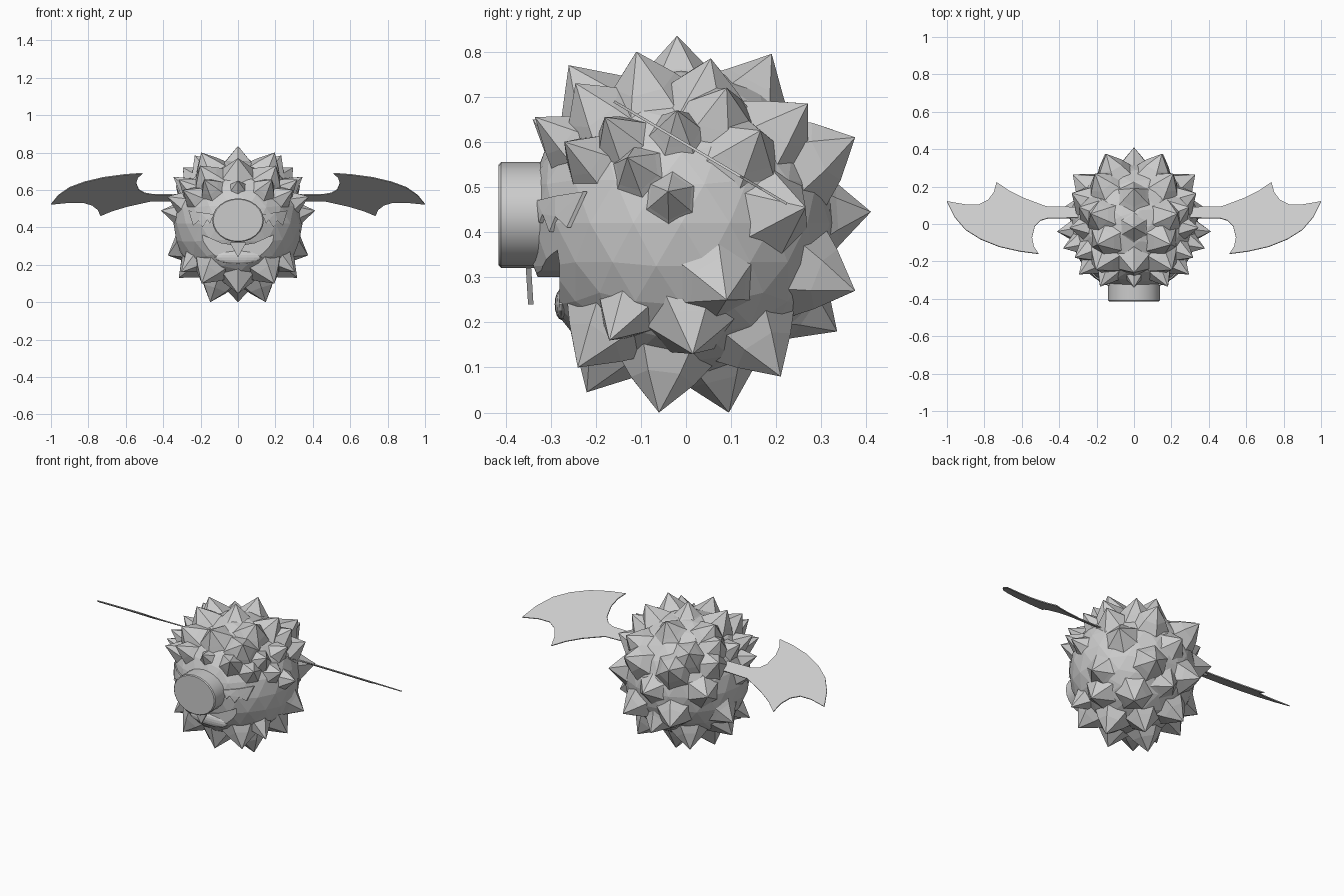
import bpy, bmesh, math
from mathutils import Vector

if "Cube" in bpy.data.objects:
    bpy.data.objects.remove(bpy.data.objects["Cube"])

grey = bpy.data.materials.new("light_grey")
grey.use_nodes = True
grey.diffuse_color = (0.6, 0.6, 0.6, 1)
grey.node_tree.nodes["Principled BSDF"].inputs["Base Color"].default_value = (0.6, 0.6, 0.6, 1)

CENTRE = Vector((0, -0.01, 0.42))
CORE = 0.345


def finish(name, bm):
    """Turn a bmesh into a named grey object."""
    bmesh.ops.recalc_face_normals(bm, faces=bm.faces)
    mesh = bpy.data.meshes.new(name)
    bm.to_mesh(mesh)
    bm.free()
    mesh.materials.append(grey)
    obj = bpy.data.objects.new(name, mesh)
    bpy.context.collection.objects.link(obj)
    return obj


def plate(bm, points, offset):
    """Add a flat outline and thicken it along offset."""
    face = bm.faces.new([bm.verts.new(p) for p in points])
    extruded = bmesh.ops.extrude_face_region(bm, geom=[face], use_keep_orig=True)
    verts = [v for v in extruded["geom"] if isinstance(v, bmesh.types.BMVert)]
    bmesh.ops.translate(bm, verts=verts, vec=offset)


def mirrored(half):
    """Close a half outline that runs from the top middle to the bottom middle."""
    return half + [(-x, z) for x, z in reversed(half) if x > 0]


# Round body with the open mouth cut into it
bm = bmesh.new()
bmesh.ops.create_icosphere(bm, subdivisions=3, radius=CORE)
bmesh.ops.translate(bm, verts=bm.verts, vec=CENTRE)
body = finish("body", bm)

smile = mirrored([(0, 0.30), (0.09, 0.315), (0.19, 0.36), (0.185, 0.30),
                  (0.15, 0.24), (0.08, 0.21), (0, 0.2)])
bm = bmesh.new()
plate(bm, [(x, -0.6, z) for x, z in smile], (0, 0.32, 0))
cutter = finish("mouth_cutter", bm)
cutter.hide_render = True
cut = body.modifiers.new("mouth", 'BOOLEAN')
cut.operation = 'DIFFERENCE'
cut.solver = 'EXACT'
cut.object = cutter
bpy.context.view_layer.objects.active = body
bpy.ops.object.modifier_apply(modifier=cut.name)
bpy.data.objects.remove(cutter)

# Tongue resting in the mouth
bm = bmesh.new()
bmesh.ops.create_uvsphere(bm, u_segments=16, v_segments=8, radius=1)
for v in bm.verts:
    v.co = Vector((v.co.x * 0.125, v.co.y * 0.016 - 0.275, v.co.z * 0.035 + 0.24))
finish("tongue", bm)

# Fang under the snout
bm = bmesh.new()
plate(bm, [(-0.045, -0.355, 0.32), (0.045, -0.355, 0.32), (0, -0.35, 0.24)], (0, 0.012, 0))
finish("fang", bm)

# Oval snout
bm = bmesh.new()
rings = []
for y, s in ((-0.25, 1), (-0.41, 1), (-0.415, 0.96)):
    rings.append([bm.verts.new((0.138 * s * math.cos(a), y, 0.438 + 0.117 * s * math.sin(a)))
                  for a in (math.tau * i / 24 for i in range(24))])
for a, b in zip(rings, rings[1:]):
    for i in range(24):
        j = (i + 1) % 24
        bm.faces.new((a[i], a[j], b[j], b[i]))
bm.faces.new(rings[0])
bm.faces.new(rings[-1])
snout = finish("snout", bm)
for p in snout.data.polygons:
    p.use_smooth = len(p.vertices) == 4
snout.data.set_sharp_from_angle(angle=math.radians(30))

# Spikes: tips on the middle line, and mirrored tips placed by depth and height
middle = [(-0.02, 0.835), (0.19, 0.795), (0.41, 0.445), (0.335, 0.18),
          (0.095, 0.0), (-0.22, 0.045), (-0.26, 0.77)]
sides = [(-0.11, 0.8), (0.055, 0.785), (0.09, 0.72), (0.27, 0.685), (-0.245, 0.73),
         (0.165, 0.625), (0.265, 0.455), (0.375, 0.61), (0.375, 0.27), (0.09, 0.25),
         (0.015, 0.13), (-0.06, 0.0), (0.21, 0.08), (-0.24, 0.1)]
small_middle = [(-0.34, 0.65)]
small_sides = [(-0.335, 0.655), (-0.18, 0.655), (-0.02, 0.67), (-0.13, 0.565),
               (-0.27, 0.6), (-0.04, 0.49), (-0.17, 0.16)]


def spike(bm, tip, width):
    """Six-sided thorn with slightly bulging flanks."""
    axis = (tip - CENTRE).normalized()
    side = axis.cross(Vector((1, 0.01, 0))).normalized()
    other = axis.cross(side)
    reach = (tip - CENTRE).length
    top = bm.verts.new(tip)
    loops = []
    for height, r in ((reach - 0.075, width * 0.58), (CORE - 0.045, width)):
        loops.append([bm.verts.new(CENTRE + axis * height
                                   + (side * math.cos(a) + other * math.sin(a)) * r)
                      for a in (math.tau * i / 6 for i in range(6))])
    upper, lower = loops
    for i in range(6):
        j = (i + 1) % 6
        bm.faces.new((top, upper[i], upper[j]))
        bm.faces.new((upper[i], lower[i], lower[j], upper[j]))
    bm.faces.new(lower)


bm = bmesh.new()
for tips, pairs, width in ((middle, sides, 0.122), (small_middle, small_sides, 0.09)):
    for y, z in tips:
        spike(bm, Vector((0, y, z)), width)
    for y, z in pairs:
        # The ring of tips is a little narrower across than it is deep
        x = 0.94 * math.sqrt(max(0.025, 0.445 ** 2 - (y - CENTRE.y) ** 2 - (z - CENTRE.z) ** 2))
        for sign in (-1, 1):
            spike(bm, Vector((sign * x, y, z)), width)
finish("spikes", bm)

# Jagged tufts on the cheeks, laid on the body's curve
tuft = [(0.13, 0.47), (0.15, 0.42), (0.165, 0.44), (0.19, 0.4), (0.21, 0.435),
        (0.24, 0.41), (0.265, 0.49), (0.2, 0.48)]
for name, sign in (("left", 1), ("right", -1)):
    bm = bmesh.new()
    points = []
    for x, z in tuft:
        y = CENTRE.y - math.sqrt(0.35 ** 2 - x ** 2 - (z - CENTRE.z) ** 2)
        points.append((sign * x, y, z))
    plate(bm, points, (0, 0.009, 0))
    bmesh.ops.triangulate(bm, faces=bm.faces)
    finish(name + "_cheek_tuft", bm)

# Thin bat wings, tilted down toward the back
outline = [(0.25, 0.09), (0.47, 0.095), (0.59, 0.14), (0.67, 0.18), (0.735, 0.225),
           (0.75, 0.17), (0.78, 0.13), (0.83, 0.105), (0.9, 0.105), (1, 0.122),
           (0.96, 0.04), (0.9, -0.03), (0.82, -0.08), (0.72, -0.12), (0.61, -0.145),
           (0.51, -0.158), (0.535, -0.12), (0.545, -0.07), (0.53, -0.01), (0.5, 0.02),
           (0.46, 0.032), (0.25, 0.035)]
for name, sign in (("left", 1), ("right", -1)):
    bm = bmesh.new()
    plate(bm, [(sign * x, y, 0.692 - 0.592 * (y + 0.158)) for x, y in outline],
          (0, -0.003, -0.005))
    finish(name + "_wing", bm)
